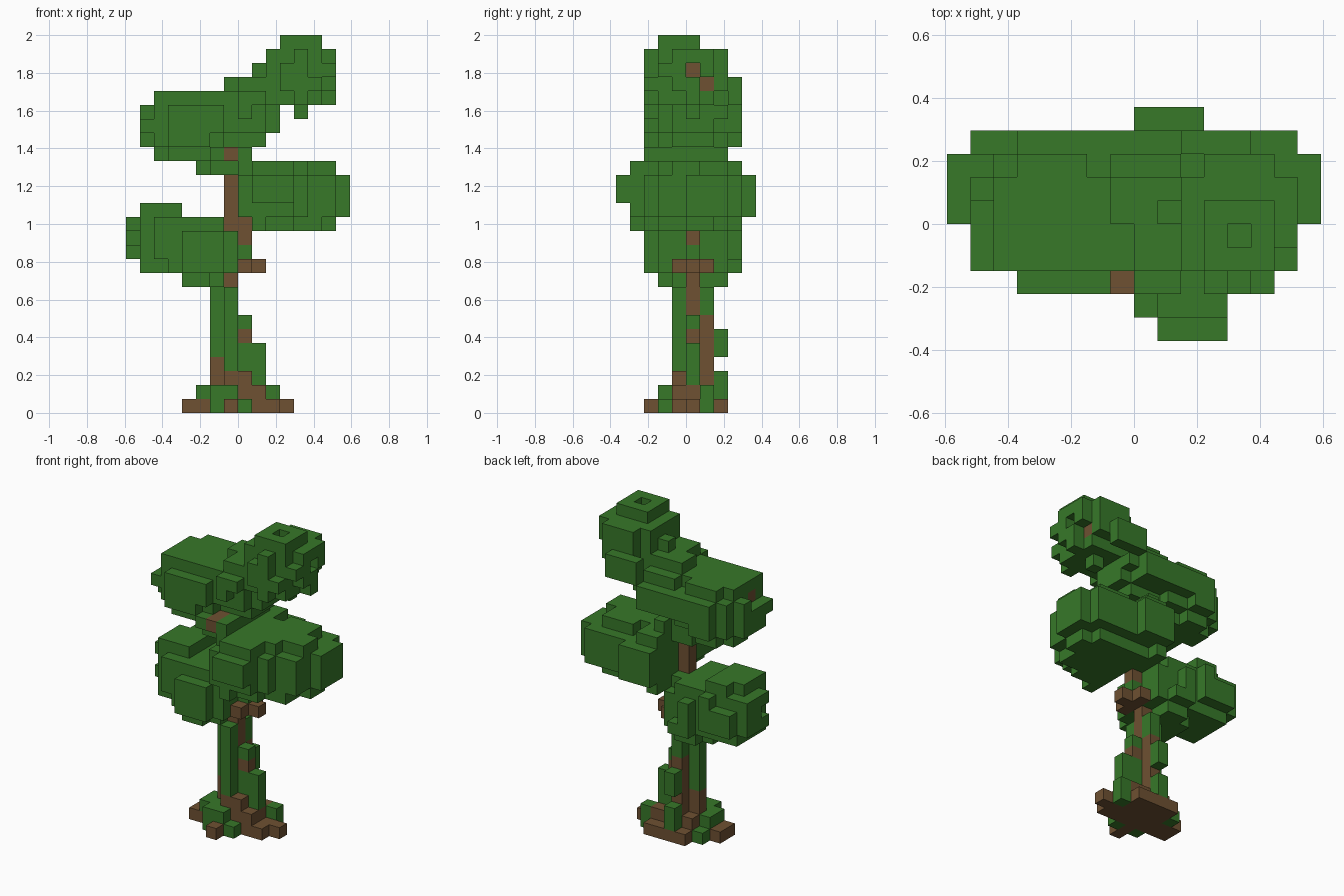
import bpy, bmesh, random
from mathutils import Vector

random.seed(7)
if "Cube" in bpy.data.objects:
    bpy.data.objects.remove(bpy.data.objects["Cube"])

UNIT = 2 / 27
LEAF, BARK = 0, 1


def material(name, colour):
    mat = bpy.data.materials.new(name)
    mat.use_nodes = True
    mat.diffuse_color = colour
    mat.node_tree.nodes["Principled BSDF"].inputs["Base Color"].default_value = colour
    return mat


materials = [material("leaf green", (0.038, 0.188, 0.022, 1)),
             material("bark brown", (0.156, 0.082, 0.032, 1))]
cells = {}  # (x, y, z) block -> (part name, colour)


def box(part, colour, xs, ys, zs):
    """Fill an inclusive range of blocks."""
    for x in range(xs[0], xs[-1] + 1):
        for y in range(ys[0], ys[-1] + 1):
            for z in range(zs[0], zs[-1] + 1):
                cells[x, y, z] = (part, colour)


def carve(part, xs, ys, zs):
    """Clear one part's leaves out of an inclusive range of blocks."""
    for key in list(cells):
        inside = all(r[0] <= k <= r[-1] for k, r in zip(key, (xs, ys, zs)))
        if inside and cells[key] == (part, LEAF):
            del cells[key]


def clump(part, centre, radii):
    """Fill an ellipsoid of leaf blocks with a ragged surface."""
    for x in range(-8, 8):
        for y in range(-5, 5):
            for z in range(9, 27):
                dx, dy, dz = (abs(p + 0.5 - c) / r for p, c, r in zip((x, y, z), centre, radii))
                if dx ** 2 + dy ** 2 + dz ** 2.5 < 1 + random.uniform(-0.22, 0.04):
                    cells.setdefault((x, y, z), (part, LEAF))


# Spreading roots, row by row from front to back
for y, (first, last) in enumerate([(-1, -1), (-2, 0), (-4, 2), (-4, 3), (-3, 2), (-2, 1)], -3):
    box("roots", BARK, [first, last], [y], [0])
for x, y in ((-2, -2), (0, -2), (-3, 1), (2, 1)):
    box("roots", LEAF, [x], [y], [0])

# Mossy step around the trunk foot
box("roots", LEAF, [-3, -1], [-1, 0], [1])
box("roots", LEAF, [-2, -1], [-2], [1])
box("roots", BARK, [0, 1], [-1, 0], [1])
box("roots", BARK, [-2, 1], [1], [1])
box("roots", LEAF, [2], [1], [1])

# Cross-shaped trunk: bark core with mossy sides
box("trunk", BARK, [-1], [0], [1, 19])
box("trunk", LEAF, [-1], [-1], [2, 8])
box("trunk", LEAF, [-2], [0], [2, 8])
box("trunk", LEAF, [-1], [1], [7, 8])
box("trunk", BARK, [-1], [1], [1, 6])
box("trunk", BARK, [-2], [0], [2, 3])
box("trunk", BARK, [-1], [-1], [2])

# Climbing moss and stub branches
box("moss", LEAF, [0], [0], [2, 6])
box("moss", BARK, [0], [0], [5])
box("moss", LEAF, [1], [0], [2, 4])
box("moss", LEAF, [-1], [2], [1, 2])
box("moss", LEAF, [-1], [2], [4, 5])
box("moss", BARK, [0], [-1], [2])
box("branch", BARK, [0], [-1, 1], [10])
box("branch", BARK, [1], [0], [10])
box("branch", BARK, [0], [0], [12, 13])
box("moss", LEAF, [0], [0], [11])

# Leaf clumps
clump("right_canopy", (4.4, 0.7, 15.5), (3.6, 3.5, 2.8))
clump("right_canopy", (2, -1.3, 15.5), (3.2, 3.7, 2.8))
clump("right_canopy", (1.2, 2, 15.5), (2.3, 3, 2.6))
clump("lower_canopy", (-5.2, 0.9, 12.4), (3.1, 3.1, 2.6))
clump("lower_canopy", (-2.4, 0.4, 11.5), (2.9, 3.5, 2.8))
clump("middle_canopy", (-3.4, 0.4, 20.6), (3.9, 3.7, 2.8))
clump("middle_canopy", (-1, 0, 18.2), (1.7, 2.6, 1.6))
clump("middle_canopy", (0.8, 0.4, 21.6), (2.3, 3.3, 2.5))
clump("top_canopy", (4.3, 0.1, 24.2), (3, 3.1, 2.7))

# Outermost twigs of the clumps
box("right_canopy", LEAF, [7], [0, 2], [14, 16])
box("right_canopy", LEAF, [1, 3], [-5], [15, 16])
box("right_canopy", LEAF, [0, 2], [4], [14, 16])
box("right_canopy", LEAF, [3, 6], [3], [14, 16])
box("lower_canopy", LEAF, [-8], [0, 2], [11, 13])
box("lower_canopy", LEAF, [-7, -5], [3], [11, 12])
box("lower_canopy", LEAF, [-4, -2], [-3], [10, 12])
box("middle_canopy", LEAF, [-7], [-1, 1], [19, 21])
box("middle_canopy", LEAF, [-3, -2], [0], [17])
box("middle_canopy", LEAF, [-2, 1], [3], [20, 21])
box("top_canopy", LEAF, [4], [0], [21])
box("top_canopy", LEAF, [2, 4], [3], [22, 23])
carve("top_canopy", [0, 7], [-5, 4], [26])
box("top_canopy", LEAF, [3, 5], [-2, 0], [26])
carve("top_canopy", [4], [-1], [26])

# Corners trimmed back to round the clumps
carve("right_canopy", [-2, -1], [-5, 4], [9, 17])
carve("right_canopy", [5, 7], [-5, -3], [9, 17])
carve("right_canopy", [7], [-5, -1], [9, 17])
carve("lower_canopy", [-8], [-5, -1], [9, 14])
carve("lower_canopy", [-7], [-5, -2], [9, 14])
carve("lower_canopy", [-6, -5], [-5, -3], [9, 14])
carve("lower_canopy", [-4], [-5, 4], [14])
carve("lower_canopy", [-8], [0], [12])
carve("middle_canopy", [-8, -7], [2, 4], [17, 23])
carve("middle_canopy", [-6], [3, 4], [17, 23])
carve("middle_canopy", [-8, -2], [-5, 4], [23])

# Trunk and branch left open towards the front
carve("lower_canopy", [-1], [-5, -1], [9])
carve("lower_canopy", [0], [-5, -1], [12, 14])
carve("lower_canopy", [-1], [-5, -1], [13, 14])
carve("right_canopy", [0], [-5, -1], [13])

# Bark showing through the leaves
carve("middle_canopy", [-1], [-4, -3], [18, 23])
box("middle_canopy", LEAF, [-2, 0], [-3, -1], [18])
box("middle_canopy", LEAF, [0], [0, 2], [18])
box("branch", BARK, [-1], [-3, -1], [18])
carve("middle_canopy", [-8, -7], [-1, 0], [21])
box("middle_canopy", LEAF, [-6], [-2, 0], [22])
box("branch", BARK, [-6], [-1], [21])
for y, z in ((0, 24), (1, 23)):
    carve("top_canopy", [6, 7], [y], [z])
    box("branch", BARK, [5], [y], [z])

# Turn the blocks into outer faces, one object per part
AXES = [Vector(v) for v in ((1, 0, 0), (0, 1, 0), (0, 0, 1))]
for part in sorted({p for p, c in cells.values()}):
    bm = bmesh.new()
    for cell, (owner, colour) in cells.items():
        if owner != part:
            continue
        middle = Vector(cell) + Vector((0.5, 0.5, 0.5))
        for a in range(3):
            for side in (-1, 1):
                normal = AXES[a] * side
                if tuple(int(n) for n in Vector(cell) + normal) in cells:
                    continue
                u, v = AXES[(a + 1) % 3] * side, AXES[(a + 2) % 3]
                corners = [(-1, -1), (1, -1), (1, 1), (-1, 1)]
                face = bm.faces.new([bm.verts.new((middle + (normal + u * s + v * t) / 2) * UNIT)
                                     for s, t in corners])
                face.material_index = colour
    bmesh.ops.remove_doubles(bm, verts=bm.verts, dist=UNIT / 100)
    mesh = bpy.data.meshes.new(part)
    for mat in materials:
        mesh.materials.append(mat)
    bm.to_mesh(mesh)
    bm.free()
    bpy.context.collection.objects.link(bpy.data.objects.new(part, mesh))
